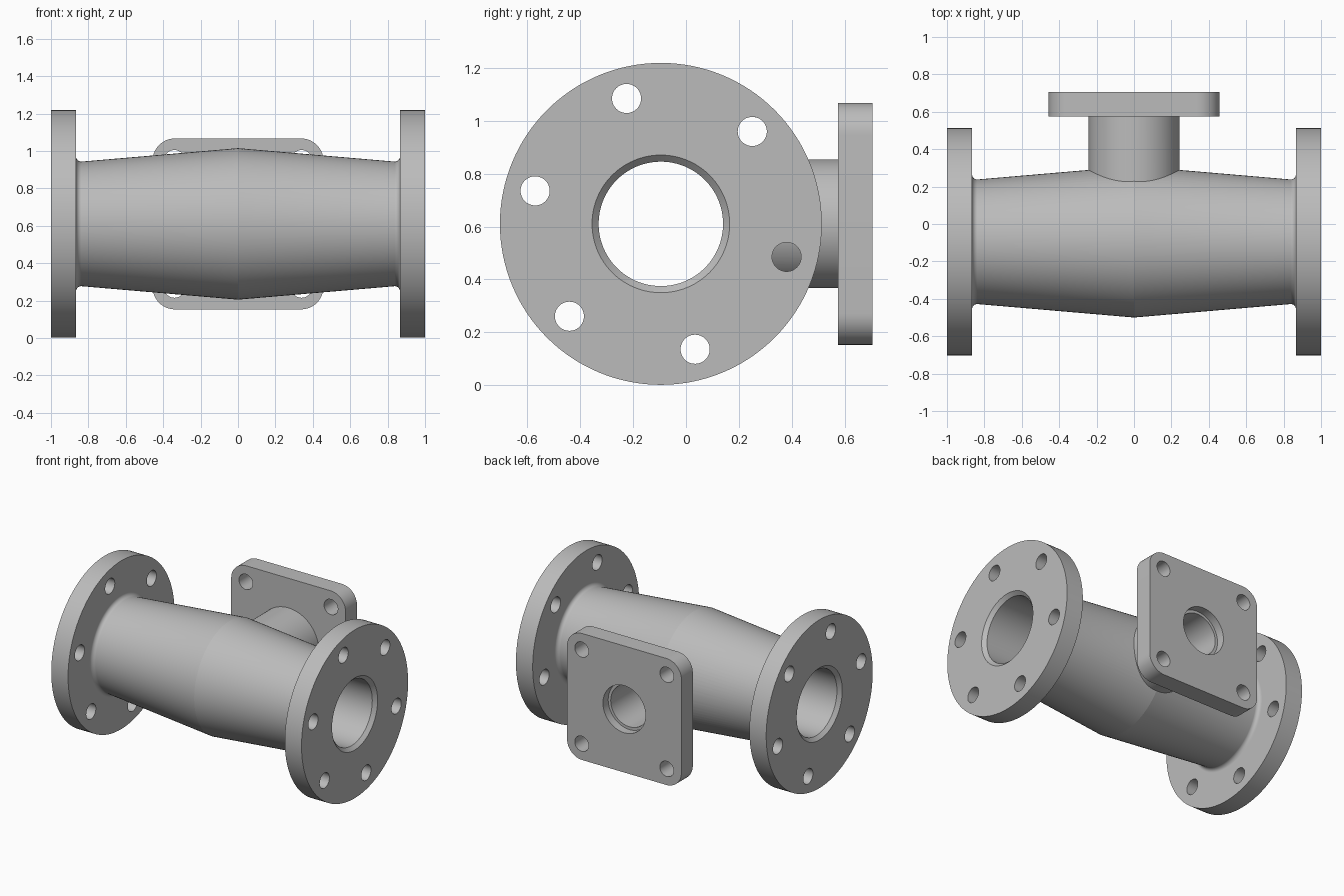
import bpy, bmesh, math
from mathutils import Matrix, Vector

if "Cube" in bpy.data.objects:
    bpy.data.objects.remove(bpy.data.objects["Cube"])

AXIS_Y, AXIS_Z = -0.095, 0.61
CENTRE = Vector((0, AXIS_Y, AXIS_Z))
BRANCH = Vector((0, 0, AXIS_Z))
ALONG_X = Matrix.Rotation(math.pi / 2, 4, 'Y')
ALONG_Y = Matrix.Rotation(-math.pi / 2, 4, 'X')

steel = bpy.data.materials.new("grey steel")
steel.use_nodes = True
GREY = (0.5, 0.5, 0.5, 1)
steel.diffuse_color = GREY
steel.node_tree.nodes["Principled BSDF"].inputs["Base Color"].default_value = GREY


def finish(name, bm):
    bmesh.ops.recalc_face_normals(bm, faces=bm.faces)
    mesh = bpy.data.meshes.new(name)
    bm.to_mesh(mesh)
    bm.free()
    mesh.materials.append(steel)
    obj = bpy.data.objects.new(name, mesh)
    bpy.context.collection.objects.link(obj)
    return obj


def lathe(name, profile, origin, turn, segments=96):
    """Solid of revolution from (height, radius) pairs, capped at both ends."""
    bm = bmesh.new()
    rings = []
    for h, r in profile:
        ring = []
        for i in range(segments):
            a = math.tau * i / segments
            ring.append(bm.verts.new(turn @ Vector((r * math.cos(a), r * math.sin(a), h)) + origin))
        rings.append(ring)
    for low, high in zip(rings, rings[1:]):
        for i in range(segments):
            j = (i + 1) % segments
            bm.faces.new((low[i], low[j], high[j], high[i]))
    bm.faces.new(rings[0])
    bm.faces.new(rings[-1])
    return finish(name, bm)


def rounded_plate(name, half, corner, y0, y1, steps=12):
    bm = bmesh.new()
    base = []
    for q in range(4):
        mid = math.pi / 4 + q * math.pi / 2
        cx = math.copysign(half - corner, math.cos(mid))
        cz = math.copysign(half - corner, math.sin(mid))
        for s in range(steps + 1):
            a = (q + s / steps) * math.pi / 2
            base.append(bm.verts.new((cx + corner * math.cos(a), y0,
                                      AXIS_Z + cz + corner * math.sin(a))))
    face = bm.faces.new(base)
    grown = bmesh.ops.extrude_face_region(bm, geom=[face])["geom"]
    bmesh.ops.translate(bm, vec=(0, y1 - y0, 0),
                        verts=[v for v in grown if isinstance(v, bmesh.types.BMVert)])
    return finish(name, bm)


def boolean(obj, others, operation='DIFFERENCE'):
    """Apply the boolean with every helper in turn, then bake the result."""
    for other in others:
        other.hide_render = True
        mod = obj.modifiers.new("cut", 'BOOLEAN')
        mod.operation, mod.solver, mod.object = operation, 'EXACT', other
    graph = bpy.context.evaluated_depsgraph_get()
    baked = bpy.data.meshes.new_from_object(obj.evaluated_get(graph))
    obj.modifiers.clear()
    obj.data = baked


def discard(objects):
    for o in objects:
        bpy.data.objects.remove(o)


# Bores: straight main passage with chamfered mouths, stepped side passage
main_bore = lathe("main_bore_cutter",
                  [(-1.05, 0.31), (-0.975, 0.235), (0.975, 0.235), (1.05, 0.31)],
                  CENTRE, ALONG_X)
branch_bore = lathe("branch_bore_cutter",
                    [(AXIS_Y, 0.15), (0.645, 0.15), (0.645, 0.17), (0.75, 0.17)],
                    BRANCH, ALONG_Y)

# Body: double cone with a fillet running into each flange
FILLET = 0.028
half_profile = [(0.0, 0.405), (0.838, 0.333)]
for k in range(1, 13):
    a = math.pi / 2 * k / 12
    half_profile.append((0.838 + FILLET * math.sin(a), 0.333 + FILLET * (1 - math.cos(a))))
half_profile.append((0.87, 0.361))
profile = [(-h, r) for h, r in reversed(half_profile[1:])] + half_profile
body = lathe("body", profile, CENTRE, ALONG_X)

# Side branch neck merged into the body
neck = lathe("branch_neck", [(AXIS_Y, 0.243), (0.58, 0.243)], BRANCH, ALONG_Y)
boolean(body, [neck], 'UNION')
discard([neck])
boolean(body, [main_bore, branch_bore])
parts = [body]

# Round end flanges with six bolt holes each
bolts = []
for k in range(6):
    a = math.radians(45.3 + 60 * k)
    offset = Vector((0, math.cos(a), math.sin(a))) * 0.491
    bolts.append(lathe("bolt_cutter", [(-1.1, 0.055), (1.1, 0.055)],
                       CENTRE + offset, ALONG_X, 48))
for name, x0, x1 in (("left_flange", 0.866, 1.0), ("right_flange", -1.0, -0.866)):
    flange = lathe(name, [(x0, 0.608), (x1, 0.608)], CENTRE, ALONG_X, 128)
    boolean(flange, [main_bore] + bolts)
    parts.append(flange)
discard(bolts)

# Square branch flange with four corner holes
plate = rounded_plate("branch_flange", 0.457, 0.12, 0.575, 0.705)
corners = [lathe("corner_cutter", [(0.5, 0.055), (0.8, 0.055)],
                 BRANCH + Vector((sx * 0.34, 0, sz * 0.34)), ALONG_Y, 48)
           for sx in (-1, 1) for sz in (-1, 1)]
boolean(plate, [branch_bore] + corners)
parts.append(plate)
discard(corners + [main_bore, branch_bore])

# Smooth curved walls, keep machined edges crisp
bpy.ops.object.select_all(action='DESELECT')
for part in parts:
    part.select_set(True)
bpy.context.view_layer.objects.active = body
bpy.ops.object.shade_smooth_by_angle(angle=math.radians(9))
